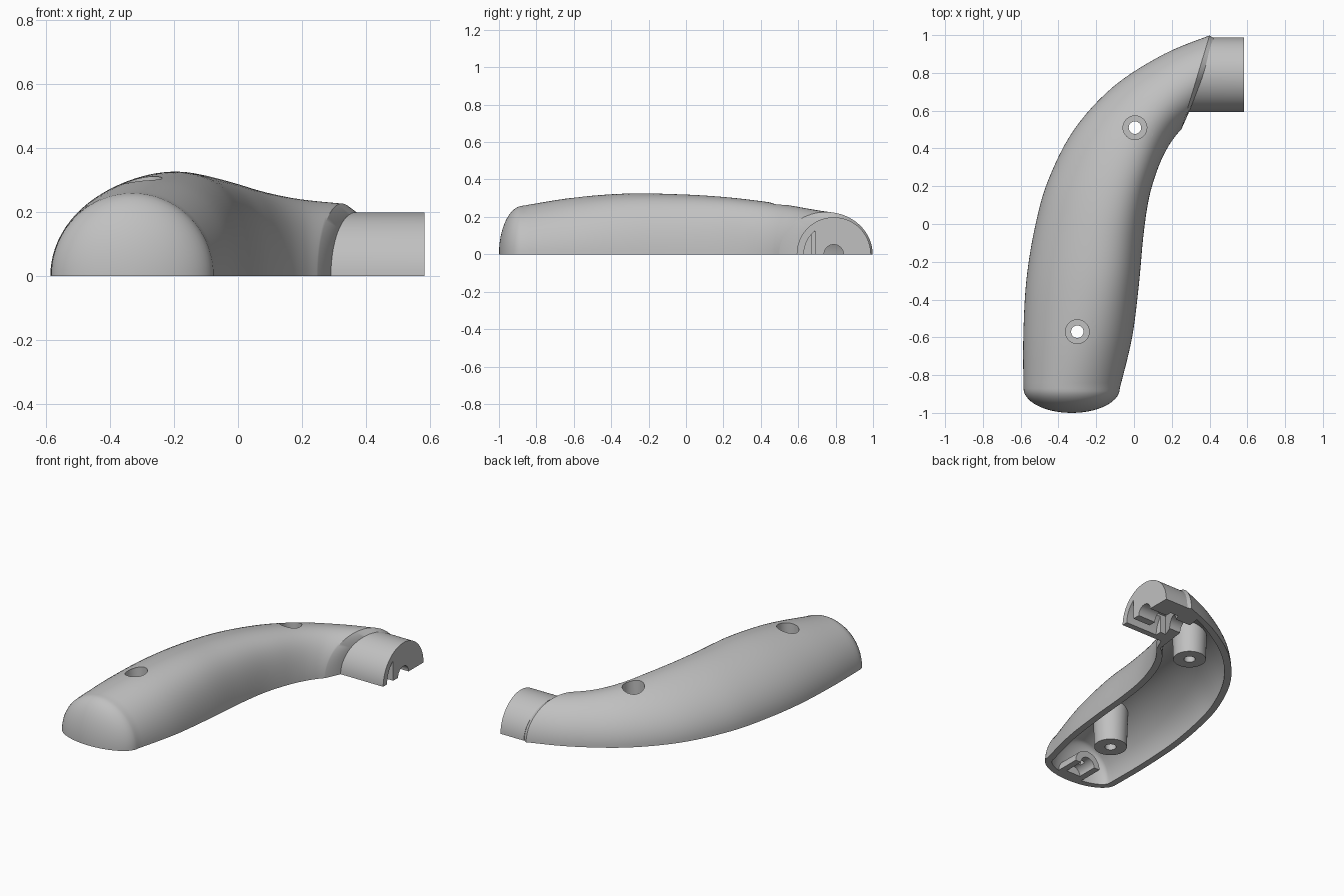
import bpy, bmesh, math
from mathutils import Matrix, Vector

if "Cube" in bpy.data.objects:
    bpy.data.objects.remove(bpy.data.objects["Cube"])

grey = bpy.data.materials.new("matte_grey")
grey.use_nodes = True
grey.diffuse_color = (0.53, 0.53, 0.53, 1)
grey.node_tree.nodes["Principled BSDF"].inputs["Base Color"].default_value = grey.diffuse_color

# Cross-sections: outer edge x, y; inner edge x, y; height; crest skew
STATIONS = [
    (-.585, -.87, -.075, -.87, .26, .0),
    (-.586, -.6, -.01, -.6, .303, .06),
    (-.57, -.3, .026, -.32, .325, .11),
    (-.525, -.02, .05, -.06, .321, .13),
    (-.455, .23, .08, .14, .309, .15),
    (-.317, .5, .125, .29, .289, .15),
    (-.106, .73, .17, .39, .265, .11),
    (.16, .9, .215, .46, .24, .05),
    (.40, .998, .25, .50, .226, .0),
]
LIP = (.44, .975, .288, .585, .196, .0)
WALL = .042
STEPS, ARC = 6, 40
CAP_DEPTH = .13
SCREWS = [(-.3, -.57), (.005, .51)]
AXIS_Y = .79


def make_object(name, bm):
    bmesh.ops.recalc_face_normals(bm, faces=bm.faces)
    mesh = bpy.data.meshes.new(name)
    bm.to_mesh(mesh)
    bm.free()
    obj = bpy.data.objects.new(name, mesh)
    bpy.context.collection.objects.link(obj)
    mesh.materials.append(grey)
    return obj


def loft(name, rings):
    """Closed solid through rings that all have the same point count."""
    bm = bmesh.new()
    rows = [[bm.verts.new(p) for p in ring] for ring in rings]
    n = len(rows[0])
    for a, b in zip(rows, rows[1:]):
        for i in range(n):
            j = (i + 1) % n
            bm.faces.new((a[i], a[j], b[j], b[i]))
    bm.faces.new(rows[0])
    bm.faces.new(rows[-1])
    return make_object(name, bm)


def cylinder(name, r1, r2, start, end, segments=48):
    start, end = Vector(start), Vector(end)
    axis = end - start
    turn = axis.to_track_quat('Z', 'Y').to_matrix().to_4x4()
    bm = bmesh.new()
    bmesh.ops.create_cone(bm, cap_ends=True, segments=segments, radius1=r1, radius2=r2,
                          depth=axis.length,
                          matrix=Matrix.Translation((start + end) / 2) @ turn)
    return make_object(name, bm)


def box(name, low, high):
    low, high = Vector(low), Vector(high)
    bm = bmesh.new()
    bmesh.ops.create_cube(bm, size=1, matrix=Matrix.Translation((low + high) / 2)
                          @ Matrix.Diagonal((*(high - low), 1)))
    return make_object(name, bm)


def combine(obj, tool, operation='DIFFERENCE'):
    mod = obj.modifiers.new("cut", 'BOOLEAN')
    mod.operation, mod.object, mod.solver = operation, tool, 'EXACT'
    bpy.context.view_layer.update()
    graph = bpy.context.evaluated_depsgraph_get()
    result = bpy.data.meshes.new_from_object(obj.evaluated_get(graph))
    obj.modifiers.clear()
    obj.data = result


def section(s, inset, drop):
    """Skewed half ellipse, with its base lowered by drop for cutters."""
    left, right = Vector(s[:2]), Vector(s[2:4])
    inward = (right - left).normalized() * inset
    left, right = left + inward, right - inward
    ring = []
    for i in range(ARC + 1):
        a = math.pi * i / ARC
        p = left.lerp(right, .5 - .5 * math.cos(a) + s[5] * math.sin(a) ** 2)
        ring.append(Vector((p.x, p.y, (s[4] - inset) * math.sin(a))))
    if drop:
        ring += [Vector((*right, -drop)), Vector((*left, -drop))]
    return ring


def spline_stations():
    pts = [STATIONS[0]] + STATIONS + [STATIONS[-1]]
    out = []
    for p0, p1, p2, p3 in zip(pts, pts[1:], pts[2:], pts[3:]):
        for k in range(STEPS):
            t = k / STEPS
            out.append(tuple(.5 * (2 * b + (c - a) * t + (2 * a - 5 * b + 4 * c - d) * t * t
                                   + (3 * b - a - 3 * c + d) * t ** 3)
                             for a, b, c, d in zip(p0, p1, p2, p3)))
    return out + [STATIONS[-1]]


def body(name, inset=0.0, drop=0.0):
    path = spline_stations()
    path = path[:-3] if inset else path + [LIP]
    rings = [section(s, inset, drop) for s in path]
    # Rounded front end: shrink the first section while moving forward
    first, cap = rings[0], []
    centre = (first[0] + first[ARC]) / 2
    for i in range(14, 0, -1):
        a = math.radians(88.5) * i / 14
        ring = []
        for p in first:
            q = centre + (p - centre) * math.cos(a)
            q.y = centre.y - (CAP_DEPTH - inset) * math.sin(a)
            q.z = p.z if p.z < 0 else q.z
            ring.append(q)
        cap.append(ring)
    return loft(name, cap + rings)


tools = []

# Hollow handle shell
outer = body("outer_form")
shell = body("handle_shell")
cavity = body("cavity_cutter", WALL, .05)
combine(shell, cavity)
tools += [outer, cavity]

# Half-round neck stub with a slanted root
stub_rings = []
for end in (False, True):
    ring = []
    for i in range(ARC + 1):
        a = math.pi * i / ARC
        y, z = AXIS_Y - .198 * math.cos(a), .198 * math.sin(a)
        ring.append((.583 if end else .275 + (y - .59) * .37, y, z))
    stub_rings.append(ring)
stub = loft("neck_stub", stub_rings)

# Cable groove, bore slot and pocket under the neck
groove = cylinder("groove_cutter", .052, .052, (.2, AXIS_Y, 0), (.7, AXIS_Y, 0))
slot = cylinder("slot_cutter", .16, .16, (.36, AXIS_Y, 0), (.7, AXIS_Y, 0), 64)
slot_limit = box("slot_limit", (.3, .5, -.3), (.8, .69, .3))
combine(slot, slot_limit, 'INTERSECT')
pocket = box("pocket_cutter", (.2, .67, -.1), (.46, .88, .12))
for cutter in (groove, slot, pocket):
    combine(stub, cutter)
for cutter in (groove, pocket):
    combine(shell, cutter)
tools += [groove, slot, slot_limit, pocket]

# Screw bosses with stepped holes through the shell
parts = [shell, stub]
for label, (x, y) in zip(("front", "rear"), SCREWS):
    boss = cylinder(label + "_screw_boss", .095, .108, (x, y, .02), (x, y, .4))
    combine(boss, outer, 'INTERSECT')
    bore = cylinder("bore_cutter", .033, .033, (x, y, -.1), (x, y, .6), 32)
    recess = cylinder("recess_cutter", .063, .063, (x, y, .12), (x, y, .6), 32)
    for cutter in (bore, recess):
        combine(boss, cutter)
        combine(shell, cutter)
    tools += [bore, recess]
    parts.append(boss)

# Slotted half-round clip inside the front end
clip = cylinder("front_clip", .09, .09, (-.31, -.965, .0), (-.31, -.79, .0))
combine(clip, outer, 'INTERSECT')
clip_bore = cylinder("clip_bore", .05, .05, (-.31, -.92, 0), (-.31, -.7, 0), 32)
clip_slot = box("clip_slot", (-.33, -.88, -.1), (-.29, -.84, .2))
for cutter in (clip_bore, clip_slot):
    combine(clip, cutter)
tools += [clip_bore, clip_slot]
parts.append(clip)

for tool in tools:
    bpy.data.objects.remove(tool)

# Smooth shading with sharp edges kept
bpy.ops.object.select_all(action='DESELECT')
for part in parts:
    part.select_set(True)
bpy.context.view_layer.objects.active = shell
bpy.ops.object.shade_smooth_by_angle(angle=math.radians(30))
